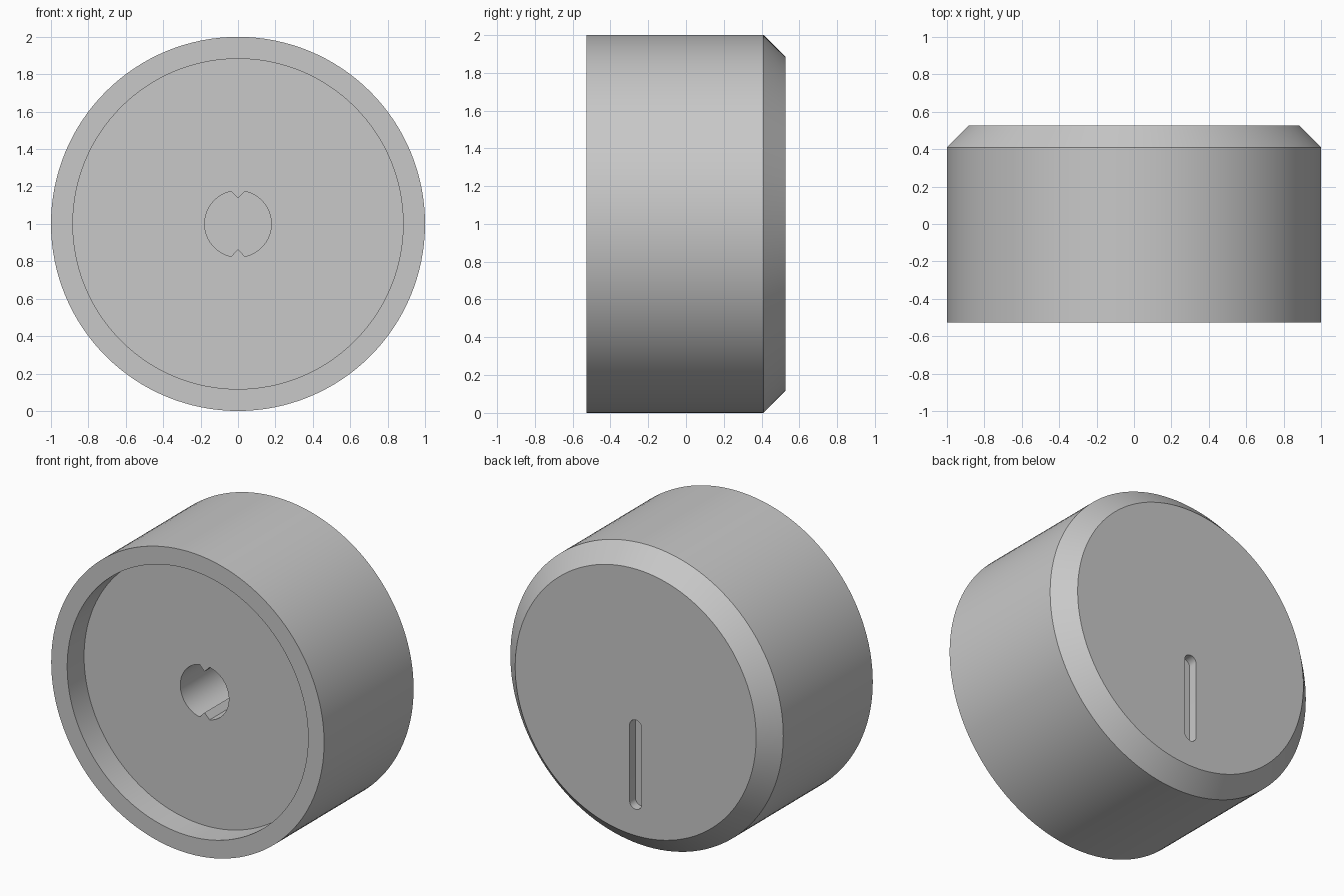
import bpy
import bmesh
from math import sin, cos, pi, asin, radians

cube = bpy.data.objects.get("Cube")
if cube:
    bpy.data.objects.remove(cube)

SEGMENTS = 128
HALF = 0.527       # half of the knob thickness
CENTRE_Z = 1.0

grey = bpy.data.materials.new("plain grey")
grey.use_nodes = True
colour = (0.58, 0.58, 0.58, 1)
grey.diffuse_color = colour
grey.node_tree.nodes["Principled BSDF"].inputs["Base Color"].default_value = colour


def make_solid(name, sections):
    """Skin a closed solid through outlines of (x, z), each placed at its y."""
    bm = bmesh.new()
    rings = [[bm.verts.new((x, y, z + CENTRE_Z)) for x, z in outline]
             for y, outline in sections]
    for a, b in zip(rings, rings[1:]):
        for i in range(len(a)):
            j = (i + 1) % len(a)
            bm.faces.new((a[i], a[j], b[j], b[i]))
    bm.faces.new(rings[0])
    bm.faces.new(rings[-1])
    bmesh.ops.recalc_face_normals(bm, faces=bm.faces)
    mesh = bpy.data.meshes.new(name)
    bm.to_mesh(mesh)
    bm.free()
    mesh.materials.append(grey)
    obj = bpy.data.objects.new(name, mesh)
    bpy.context.collection.objects.link(obj)
    return obj


def arc(radius, start, end, steps, z=0.0):
    angles = [start + (end - start) * i / steps for i in range(steps + 1)]
    return [(radius * cos(a), z + radius * sin(a)) for a in angles]


def circle(radius):
    return arc(radius, 0, 2 * pi, SEGMENTS)[:-1]


# Knob body: recessed front, straight side, chamfered back
inner, floor_y = 0.883, -0.35
knob = make_solid("knob_body", [
    (floor_y, circle(inner)), (-HALF, circle(inner)), (-HALF, circle(1)),
    (0.41, circle(1)), (HALF, circle(inner))])

# Shaft hole with a pointed key at top and bottom
bore, key_tip, key_half = 0.178, 0.136, 0.037
gap = asin(key_half / bore)
hole_outline = (arc(bore, -pi / 2 + gap, pi / 2 - gap, 32) + [(0, key_tip)]
                + arc(bore, pi / 2 + gap, 3 * pi / 2 - gap, 32) + [(0, -key_tip)])
hole = make_solid("shaft_hole_cutter",
                  [(floor_y - 0.1, hole_outline), (floor_y + 0.65, hole_outline)])

# Round-ended pointer slot in the back face
width = 0.044
slot_outline = (arc(width, 0, pi, 16, -0.161) + arc(width, pi, 2 * pi, 16, -0.665))
slot = make_solid("pointer_slot_cutter",
                  [(HALF - 0.06, slot_outline), (HALF + 0.1, slot_outline)])

bpy.ops.object.select_all(action='DESELECT')
knob.select_set(True)
bpy.context.view_layer.objects.active = knob
for cutter in (hole, slot):
    cut = knob.modifiers.new(cutter.name, 'BOOLEAN')
    cut.operation = 'DIFFERENCE'
    cut.solver = 'EXACT'
    cut.object = cutter
    bpy.ops.object.modifier_apply(modifier=cut.name)
    bpy.data.objects.remove(cutter)

bpy.ops.object.shade_smooth_by_angle(angle=radians(30))
